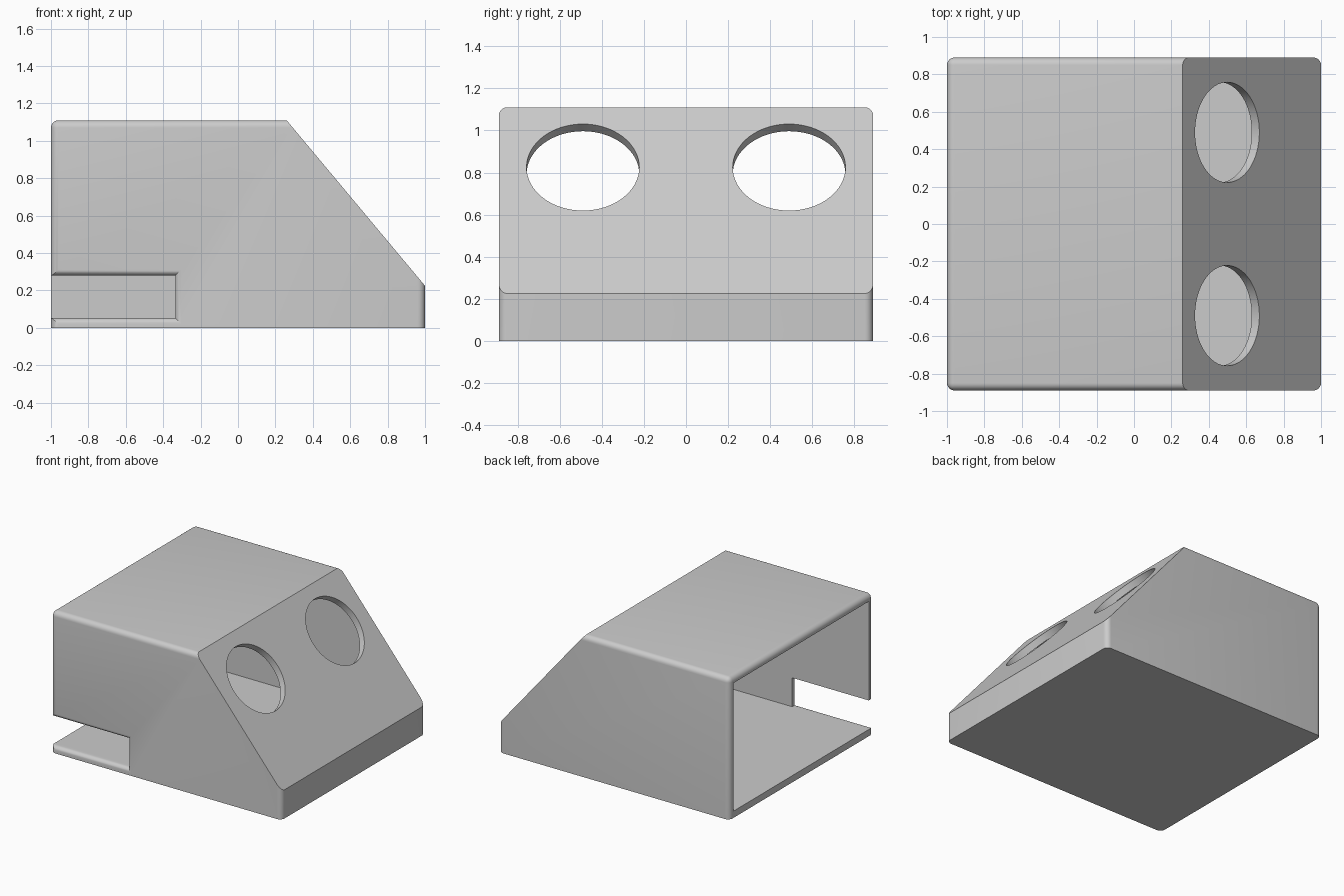
import bpy, bmesh, math
from mathutils import Vector, Matrix

if "Cube" in bpy.data.objects:
    bpy.data.objects.remove(bpy.data.objects["Cube"])

W, H, T, R = 0.89, 1.11, 0.053, 0.04     # half width, height, wall, edge radius
CREST = Vector((0.26, 0, H))             # top of the sloped face
FOOT = Vector((1.0, 0, 0.225))           # bottom of the sloped face
SLOPE = (FOOT - CREST).normalized()
NORMAL = Vector((-SLOPE.z, 0, SLOPE.x))  # outward normal of the slope


def make_object(name, bm):
    bmesh.ops.recalc_face_normals(bm, faces=bm.faces)
    mesh = bpy.data.meshes.new(name)
    bm.to_mesh(mesh)
    bm.free()
    obj = bpy.data.objects.new(name, mesh)
    bpy.context.collection.objects.link(obj)
    return obj


def loft(name, rings):
    """Closed solid through a list of equal-length point rings."""
    bm = bmesh.new()
    loops = [[bm.verts.new(p) for p in ring] for ring in rings]
    n = len(loops[0])
    for a, b in zip(loops, loops[1:]):
        for i in range(n):
            j = (i + 1) % n
            bm.faces.new((a[i], a[j], b[j], b[i]))
    bm.faces.new(loops[0])
    bm.faces.new(loops[-1])
    return make_object(name, bm)


# Outer body: rounded box, sharp at the base, cut by the slope
bm = bmesh.new()
bmesh.ops.create_cube(bm, size=1, matrix=Matrix.Translation((0, 0, H / 2))
                      @ Matrix.Diagonal((2, 2 * W, H, 1)))
edges = [e for e in bm.edges if any(v.co.z > 0.1 for v in e.verts)]
bmesh.ops.bevel(bm, geom=edges, offset=R, segments=6, profile=0.5, affect='EDGES')
cut = bmesh.ops.bisect_plane(bm, geom=bm.verts[:] + bm.edges[:] + bm.faces[:],
                             plane_co=CREST, plane_no=NORMAL, clear_outer=True)
rim = [g for g in cut['geom_cut'] if isinstance(g, bmesh.types.BMEdge)]
bmesh.ops.contextual_create(bm, geom=rim)
body = make_object("hollow_housing", bm)

# Inner cavity, open at the -x end
k = NORMAL.dot(CREST) - T
profile = [(-1.2, T), (1 - T, T), (1 - T, (k - NORMAL.x * (1 - T)) / NORMAL.z),
           ((k - NORMAL.z * (H - T)) / NORMAL.x, H - T), (-1.2, H - T)]
cutters = [loft("cavity_cutter", [[(x, y, z) for x, z in profile]
                                  for y in (-W + T, W - T)])]

# Side slot with a rounded flare on the outside
r = 0.032
levels = [(-W + 0.2, 0)] + [(-W + r * (1 - math.sin(a)), r * (1 - math.cos(a)))
                            for a in (math.pi / 2 * i / 6 for i in range(7))]
levels.append((-W - 0.1, r))
rings = [[(-1.2, y, T - d), (-0.335 + d, y, T - d),
          (-0.335 + d, y, 0.28 + d), (-1.2, y, 0.28 + d)] for y, d in levels]
cutters.append(loft("slot_cutter", rings))

# Two round holes square to the slope
mid = CREST + (FOOT - CREST) * ((H - 0.825) / (H - FOOT.z))
for side in (-1, 1):
    centre = mid + Vector((0, side * 0.49, 0))
    disc = [(math.cos(a), math.sin(a)) for a in (math.tau * i / 64 for i in range(64))]
    rings = [[centre + NORMAL * h + SLOPE * (0.268 * c) + Vector((0, 0.268 * s, 0))
              for c, s in disc] for h in (-0.12, 0.1)]
    cutters.append(loft("hole_cutter", rings))

# Apply the cuts and remove the cutters
for c in cutters:
    mod = body.modifiers.new(c.name, 'BOOLEAN')
    mod.operation, mod.solver, mod.object = 'DIFFERENCE', 'EXACT', c
result = bpy.data.meshes.new_from_object(
    body.evaluated_get(bpy.context.evaluated_depsgraph_get()))
body.modifiers.clear()
body.data = result
for c in cutters:
    bpy.data.objects.remove(c)

# Single grey colour
grey = bpy.data.materials.new("plain_grey")
grey.diffuse_color = (0.6, 0.6, 0.6, 1)
grey.use_nodes = True
grey.node_tree.nodes["Principled BSDF"].inputs["Base Color"].default_value = grey.diffuse_color
body.data.materials.clear()
body.data.materials.append(grey)

bpy.context.view_layer.objects.active = body
body.select_set(True)
bpy.ops.object.shade_smooth_by_angle(angle=math.radians(30))
